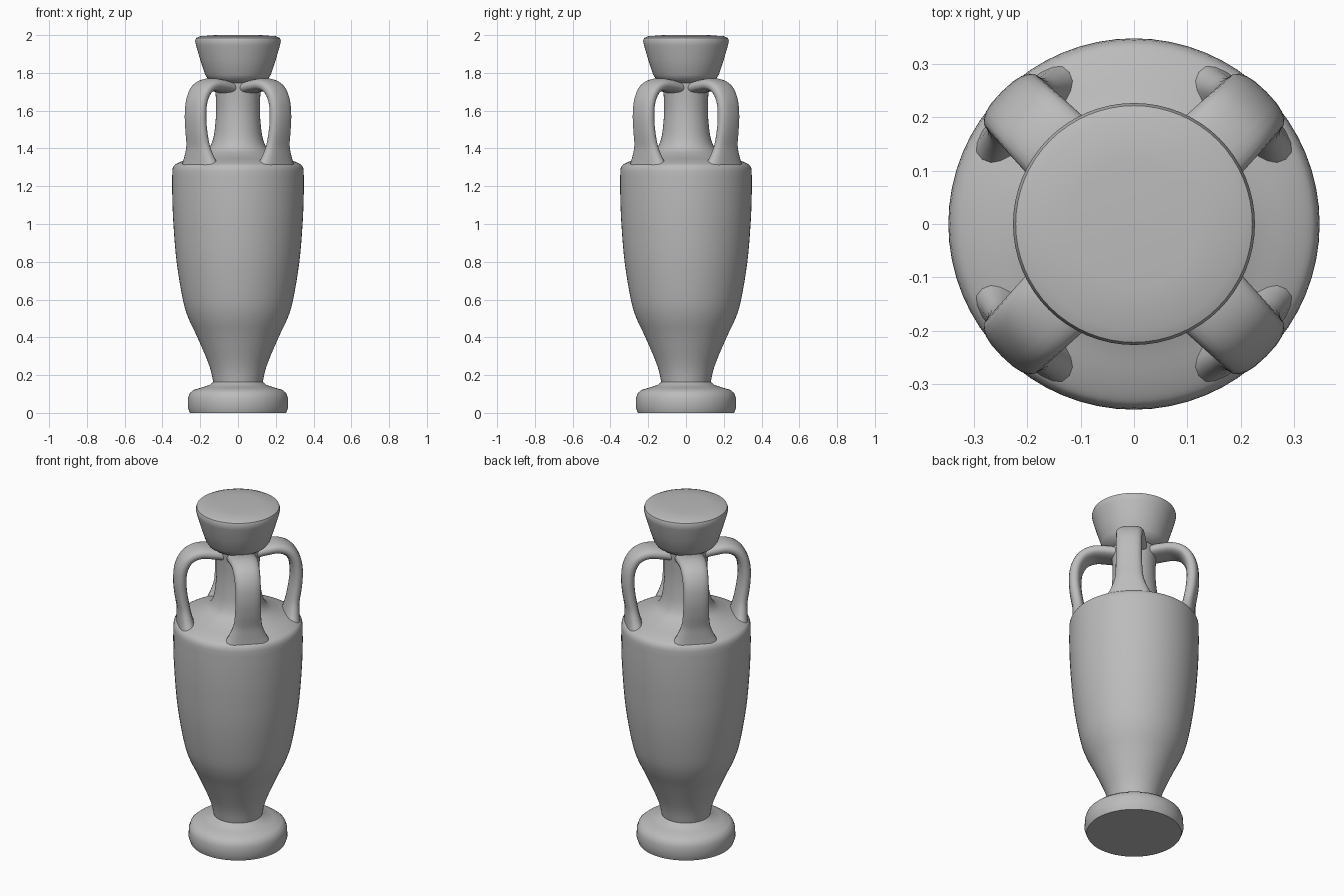
import bpy, bmesh, math
from mathutils import Vector

if "Cube" in bpy.data.objects:
    bpy.data.objects.remove(bpy.data.objects["Cube"])

clay = bpy.data.materials.new("grey clay")
clay.diffuse_color = (0.5, 0.5, 0.5, 1)
clay.use_nodes = True
clay.node_tree.nodes["Principled BSDF"].inputs["Base Color"].default_value = clay.diffuse_color


def smooth_path(pts, steps):
    """Catmull-Rom curve through the points."""
    p = [Vector(q) for q in pts]
    p = [2 * p[0] - p[1]] + p + [2 * p[-1] - p[-2]]
    out = []
    for i in range(1, len(p) - 2):
        a, b, c, d = p[i - 1:i + 3]
        for s in range(steps):
            t = s / steps
            out.append(0.5 * (2 * b + (c - a) * t + (2 * a - 5 * b + 4 * c - d) * t * t
                              + (3 * b - a - 3 * c + d) * t ** 3))
    return out + [p[-2]]


def skin(name, rings, angle):
    """Join closed rings of points into a capped tube."""
    bm = bmesh.new()
    loops = [[bm.verts.new(co) for co in ring] for ring in rings]
    n = len(loops[0])
    for lo, hi in zip(loops, loops[1:]):
        for i in range(n):
            j = (i + 1) % n
            bm.faces.new((lo[i], lo[j], hi[j], hi[i]))
    bm.faces.new(loops[0][::-1])
    bm.faces.new(loops[-1])
    bmesh.ops.recalc_face_normals(bm, faces=bm.faces)
    mesh = bpy.data.meshes.new(name)
    bm.to_mesh(mesh)
    bm.free()
    mesh.materials.append(clay)
    ob = bpy.data.objects.new(name, mesh)
    bpy.context.collection.objects.link(ob)
    bpy.ops.object.select_all(action='DESELECT')
    ob.select_set(True)
    bpy.context.view_layer.objects.active = ob
    bpy.ops.object.shade_smooth_by_angle(angle=math.radians(angle))
    return ob


def lathe(name, profile, sides=64):
    turn = [2 * math.pi * i / sides for i in range(sides)]
    return skin(name, [[(r * math.cos(a), r * math.sin(a), z) for a in turn]
                       for r, z in profile], 40)


# Round foot
lathe("foot", [(0.255, 0.0), (0.266, 0.03), (0.264, 0.08), (0.255, 0.105), (0.235, 0.122),
               (0.19, 0.135), (0.15, 0.148), (0.13, 0.165)])

# Tapering body with a rounded shoulder, then the narrow neck
belly = smooth_path([(0.128, 0.15), (0.152, 0.25), (0.215, 0.4), (0.262, 0.5), (0.292, 0.6),
                     (0.325, 0.8), (0.342, 1.0), (0.348, 1.15), (0.348, 1.28)], 4)
shoulder = smooth_path([(0.345, 1.298), (0.332, 1.315), (0.29, 1.335), (0.22, 1.36),
                        (0.16, 1.395), (0.132, 1.45), (0.12, 1.53), (0.116, 1.6),
                        (0.118, 1.68), (0.125, 1.77)], 4)
lathe("body_and_neck", belly + shoulder)

# Flared mouth with a closed flat top
lathe("mouth", [(0.11, 1.74), (0.14, 1.755), (0.16, 1.77), (0.174, 1.79), (0.2, 1.87),
                (0.222, 1.945), (0.227, 1.97), (0.222, 1.985), (0.2, 1.994), (0.12, 2.0)])

# Four strap handles on the diagonals: (radius, height, half width)
strap = smooth_path([(0.08, 1.72, 0.078), (0.15, 1.733, 0.078), (0.215, 1.737, 0.075),
                     (0.272, 1.712, 0.072), (0.307, 1.655, 0.07), (0.318, 1.58, 0.07),
                     (0.313, 1.5, 0.071), (0.3, 1.42, 0.077), (0.292, 1.36, 0.098),
                     (0.285, 1.31, 0.125)], 5)


def section(i, heading, sides=20):
    """Flattened oval ring across the strap at path point i."""
    r, z, width = strap[i]
    t = strap[min(i + 1, len(strap) - 1)] - strap[max(i - 1, 0)]
    nr, nz = Vector((-t.y, t.x)).normalized()
    thick = 0.033 + max(0, width - 0.078) * 0.3
    ring = []
    for k in range(sides):
        a = 2 * math.pi * k / sides
        c, s = math.cos(a), math.sin(a)
        u = width * math.copysign(abs(c) ** 0.8, c)
        v = thick * math.copysign(abs(s) ** 0.8, s)
        rr = r + nr * v
        ring.append((rr * math.cos(heading) - u * math.sin(heading),
                     rr * math.sin(heading) + u * math.cos(heading), z + nz * v))
    return ring


for q in range(4):
    heading = math.radians(45 + 90 * q)
    skin(f"handle_{q + 1}", [section(i, heading) for i in range(len(strap))], 60)
